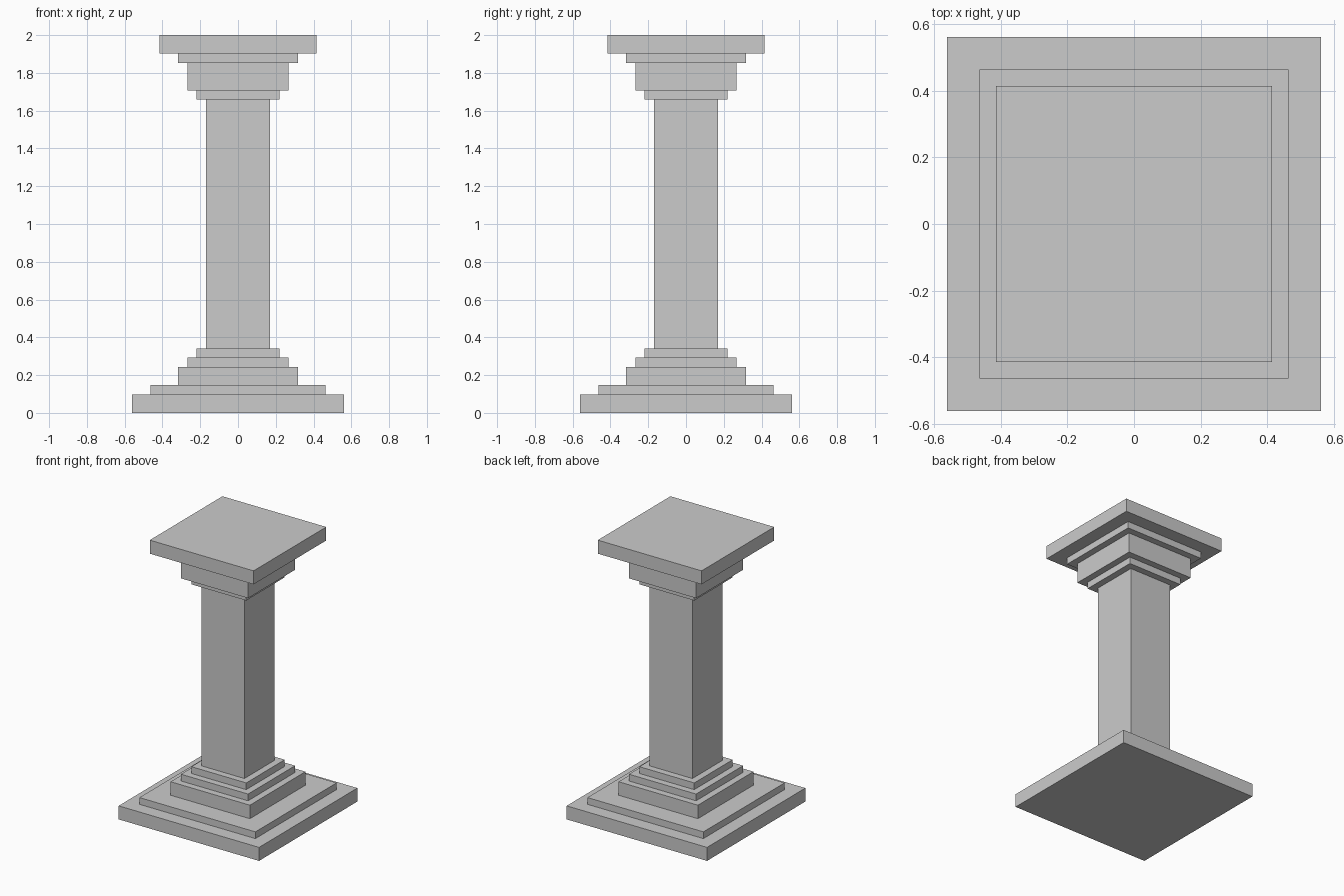
import bpy
import bmesh

if "Cube" in bpy.data.objects:
    bpy.data.objects.remove(bpy.data.objects["Cube"])

U = 2 / 41  # the whole pillar is 41 modules tall


def stepped_block(name, z, steps):
    """Closed square block of stacked steps: (half width, height) in modules."""
    bm = bmesh.new()
    rings = []
    for half, height in steps:
        for level in (z, z + height):
            rings.append([bm.verts.new((sx * half * U, sy * half * U, level * U))
                          for sx, sy in ((-1, -1), (1, -1), (1, 1), (-1, 1))])
        z += height
    for low, high in zip(rings, rings[1:]):
        for i in range(4):
            j = (i + 1) % 4
            bm.faces.new((low[i], low[j], high[j], high[i]))
    bm.faces.new(rings[0][::-1])
    bm.faces.new(rings[-1])
    bmesh.ops.recalc_face_normals(bm, faces=bm.faces)
    mesh = bpy.data.meshes.new(name)
    bm.to_mesh(mesh)
    bm.free()
    obj = bpy.data.objects.new(name, mesh)
    bpy.context.collection.objects.link(obj)
    return obj


# Stepped foot
stepped_block("base", 0, [(11.5, 2), (9.5, 1), (6.5, 2), (5.5, 1), (4.5, 1)])
# Square column
stepped_block("shaft", 7, [(3.5, 27)])
# Stepped head with wide top slab
stepped_block("capital", 34, [(4.5, 1), (5.5, 3), (6.5, 1), (8.5, 2)])
